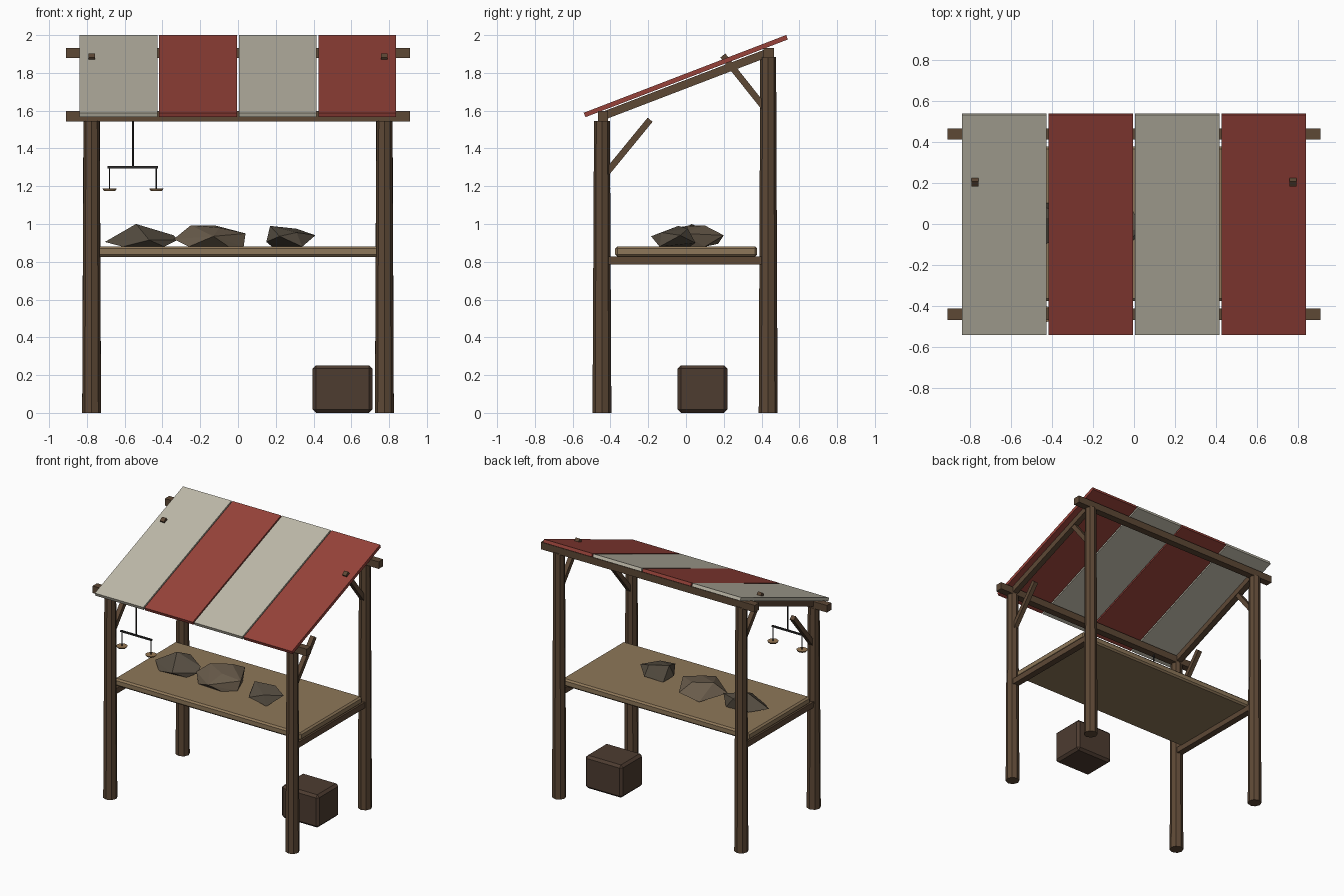
import bpy, bmesh, math
from mathutils import Vector

if "Cube" in bpy.data.objects:
    bpy.data.objects.remove(bpy.data.objects["Cube"])


def mat(name, rgb):
    m = bpy.data.materials.new(name)
    m.diffuse_color = (*rgb, 1)
    m.use_nodes = True
    m.node_tree.nodes["Principled BSDF"].inputs["Base Color"].default_value = m.diffuse_color
    return m


WOOD = mat("dark_wood", (0.11, 0.065, 0.036))
TABLE = mat("table_wood", (0.27, 0.185, 0.1))
CRATE = mat("crate_wood", (0.075, 0.045, 0.03))
CREAM = mat("cream_cloth", (0.52, 0.49, 0.4))
RED = mat("red_cloth", (0.31, 0.055, 0.042))
IRON = mat("iron", (0.025, 0.024, 0.024))
PAN = mat("pan_metal", (0.3, 0.18, 0.085))
ROCK = mat("dark_rock", (0.09, 0.073, 0.052))
ROCK2 = mat("brown_rock", (0.14, 0.105, 0.07))


def finish(name, bm, material):
    me = bpy.data.meshes.new(name)
    bm.to_mesh(me)
    bm.free()
    ob = bpy.data.objects.new(name, me)
    me.materials.append(material)
    bpy.context.collection.objects.link(ob)
    return ob


def box(name, loc, size, material, tilt=0, bevel=0):
    bm = bmesh.new()
    bmesh.ops.create_cube(bm, size=1)
    bmesh.ops.scale(bm, vec=size, verts=bm.verts)
    ob = finish(name, bm, material)
    ob.location = loc
    ob.rotation_euler.x = tilt
    if bevel:
        b = ob.modifiers.new("bevel", 'BEVEL')
        b.width, b.segments = bevel, 1
    return ob


def bar(name, x, a, b, width, material):
    # square bar in the yz plane between points a and b
    dy, dz = b[0] - a[0], b[1] - a[1]
    return box(name, (x, (a[0] + b[0]) / 2, (a[1] + b[1]) / 2),
               (width, math.hypot(dy, dz), width), material, math.atan2(dz, dy))


def cylinder(name, x, y, z0, z1, r0, r1, sides, material):
    bm = bmesh.new()
    bmesh.ops.create_cone(bm, cap_ends=True, segments=sides,
                          radius1=r0, radius2=r1, depth=z1 - z0)
    ob = finish(name, bm, material)
    ob.location = (x, y, (z0 + z1) / 2)
    return ob


def rock(name, centre, points, material):
    bm = bmesh.new()
    for p in points:
        bm.verts.new(Vector(centre) + Vector(p))
    res = bmesh.ops.convex_hull(bm, input=bm.verts)
    junk = {e for e in res["geom_interior"] if isinstance(e, bmesh.types.BMVert)}
    bmesh.ops.delete(bm, geom=list(junk), context='VERTS')
    return finish(name, bm, material)


# posts, rafters, braces and table rails on both sides
for side, sx in (("left", -0.775), ("right", 0.775)):
    cylinder(f"front_post_{side}", sx, -0.445, 0, 1.545, 0.05, 0.042, 8, WOOD)
    cylinder(f"back_post_{side}", sx, 0.435, 0, 1.885, 0.05, 0.042, 8, WOOD)
    bar(f"rafter_{side}", sx, (-0.44, 1.572), (0.44, 1.909), 0.043, WOOD)
    bar(f"front_brace_{side}", sx, (-0.44, 1.247), (-0.19, 1.552), 0.034, WOOD)
    bar(f"back_brace_{side}", sx, (0.435, 1.59), (0.195, 1.892), 0.034, WOOD)
    box(f"table_rail_{side}", (sx, -0.005, 0.807), (0.05, 0.82, 0.044), WOOD)

# cross beams
box("front_beam", (0, -0.44, 1.57), (1.82, 0.054, 0.054), WOOD)
box("back_beam", (0, 0.438, 1.906), (1.82, 0.054, 0.054), WOOD)

# striped sloping roof
for i in range(4):
    box(f"roof_panel_{i + 1}", (-0.633 + i * 0.4215, -0.001, 1.783),
        (0.412, 1.148, 0.025), RED if i % 2 else CREAM, math.radians(21))

# table top and crate
box("table_top", (0, 0.001, 0.854), (1.59, 0.752, 0.056), TABLE, bevel=0.012)
box("crate", (0.553, 0.087, 0.126), (0.316, 0.264, 0.252), CRATE, bevel=0.018)

# hanging balance scale
SY = -0.44
cylinder("scale_rod", -0.557, SY, 1.3, 1.56, 0.006, 0.006, 6, IRON)
box("scale_arm", (-0.557, SY, 1.3), (0.266, 0.012, 0.012), IRON)
for side, x in (("left", -0.68), ("right", -0.432)):
    cylinder(f"scale_hanger_{side}", x, SY, 1.185, 1.3, 0.004, 0.004, 6, IRON)
    cylinder(f"scale_pan_{side}", x, SY, 1.176, 1.188, 0.032, 0.04, 10, PAN)

# faceted rocks on the table
rock("rock_left", (-0.51, 0, 0.88), [
    (-0.195, 0.0, 0.025), (-0.03, 0.03, 0.12), (0.17, 0.03, 0.06),
    (0.19, -0.02, 0.035), (0.04, -0.13, 0.035), (-0.1, -0.09, 0.0),
    (0.12, -0.07, 0.0), (0.1, 0.1, 0.0), (-0.1, 0.11, 0.015),
    (0.03, 0.11, 0.085)], ROCK)
rock("rock_middle", (-0.15, 0.0, 0.88), [
    (-0.19, -0.02, 0.04), (-0.1, 0.02, 0.113), (0.05, -0.05, 0.1),
    (0.19, -0.02, 0.07), (0.18, -0.05, 0.0), (0.02, -0.18, 0.055),
    (-0.11, -0.11, 0.0), (0.07, 0.2, 0.06), (-0.08, 0.17, 0.015),
    (0.12, 0.1, 0.0), (0.03, 0.1, 0.112), (0.1, -0.12, 0.0)], ROCK2)
rock("rock_right", (0.28, -0.06, 0.88), [
    (-0.13, -0.01, 0.025), (-0.11, 0.02, 0.11), (0.03, 0.07, 0.095),
    (0.13, 0.03, 0.06), (0.06, -0.08, 0.0), (-0.06, -0.125, 0.055),
    (-0.1, 0.08, 0.0), (0.04, 0.11, 0.02), (0.03, -0.07, 0.075)], ROCK)
